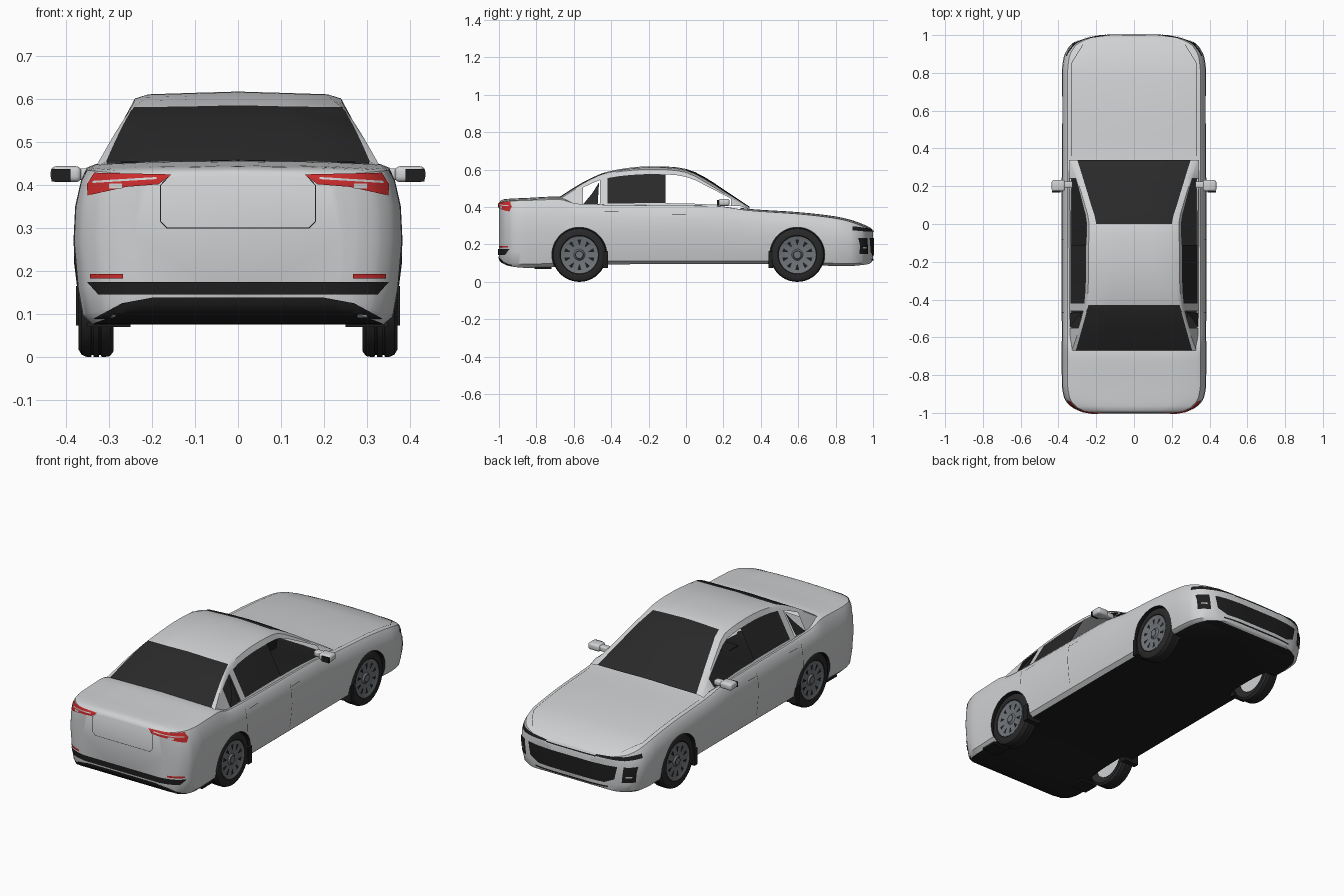
import bpy, bmesh, math
from mathutils import Vector, Matrix
from mathutils.bvhtree import BVHTree

if "Cube" in bpy.data.objects:
    bpy.data.objects.remove(bpy.data.objects["Cube"])


def material(name, r, g, b):
    m = bpy.data.materials.new(name)
    m.diffuse_color = (r, g, b, 1)
    m.use_nodes = True
    m.node_tree.nodes["Principled BSDF"].inputs["Base Color"].default_value = m.diffuse_color
    return m


SILVER = material("silver paint", .63, .64, .65)
BLACK = material("black trim", .013, .013, .013)
GLASS = material("dark glass", .022, .022, .023)
TYRE = material("tyre rubber", .022, .022, .023)
RIM = material("rim grey", .16, .175, .19)
RED = material("lamp red", .6, .025, .025)


def make(name, bm, *mats):
    me = bpy.data.meshes.new(name)
    bm.to_mesh(me)
    bm.free()
    for m in mats:
        me.materials.append(m)
    ob = bpy.data.objects.new(name, me)
    bpy.context.collection.objects.link(ob)
    return ob


def sample(table, y):
    """Smooth monotone interpolation of table rows keyed by their first value."""
    i = max(k for k in range(len(table) - 1) if table[k][0] <= y or k == 0)
    h = table[i + 1][0] - table[i][0]
    t = (y - table[i][0]) / h

    def slope(k, c):
        return (table[k + 1][c] - table[k][c]) / (table[k + 1][0] - table[k][0])

    def tangent(k, c):
        if k == 0 or k == len(table) - 1:
            return slope(min(k, len(table) - 2), c)
        a, b = slope(k - 1, c), slope(k, c)
        return 2 * a * b / (a + b) if a * b > 0 else 0
    return [(2*t**3 - 3*t**2 + 1) * table[i][c] + (3*t**2 - 2*t**3) * table[i + 1][c]
            + h * ((t**3 - 2*t**2 + t) * tangent(i, c) + (t**3 - t**2) * tangent(i + 1, c))
            for c in range(1, len(table[0]))]


def loft(bm, rings, closed):
    rows = [[bm.verts.new(p) for p in r] for r in rings]
    n = len(rows[0])
    for a, b in zip(rows, rows[1:]):
        for j in range(n if closed else n - 1):
            k = (j + 1) % n
            bm.faces.new((a[j], a[k], b[k], b[j]))
    return rows


def box(name, lo, hi, mat, bevel=0):
    bm = bmesh.new()
    bmesh.ops.create_cube(bm, size=1)
    for v in bm.verts:
        v.co = [(l + h) / 2 + c * (h - l) for l, h, c in zip(lo, hi, v.co)]
    if bevel:
        bmesh.ops.bevel(bm, geom=bm.edges[:], offset=bevel, segments=3, affect='EDGES', profile=.5)
    return make(name, bm, mat)


# Lower body: y, half width, underside, shoulder, deck height
BODY = [(-1, .24, .13, .395, .422), (-.99, .285, .11, .403, .435), (-.965, .335, .092, .407, .443),
        (-.92, .37, .08, .41, .446), (-.85, .382, .075, .41, .449), (-.68, .383, .082, .41, .457),
        (-.58, .383, .09, .405, .425), (-.4, .383, .094, .395, .42), (.15, .383, .095, .388, .415),
        (.34, .382, .095, .365, .39), (.6, .382, .095, .345, .373), (.8, .382, .085, .32, .35),
        (.88, .373, .085, .3, .332), (.94, .34, .09, .28, .311), (.975, .28, .095, .27, .295),
        (.992, .21, .105, .26, .285), (1, .13, .12, .25, .272)]


def body_ring(y):
    w, zb, belt, top = sample(BODY, y)
    h = belt - zb
    half = [(.89, zb), (.945, zb + .06 * h), (.975, zb + .25 * h), (1, zb + .58 * h),
            (.99, zb + .82 * h), (.955, belt), (.92, belt + .65 * (top - belt)),
            (.865, top - .008), (.5, top - .002)]
    right = [(w * x, y, z) for x, z in half]
    return [(0, y, zb)] + right + [(0, y, top)] + [(-x, b, z) for x, b, z in reversed(right)]


stations = [a[0] + (b[0] - a[0]) * k / 4 for a, b in zip(BODY, BODY[1:]) for k in range(4)] + [1]
bm = bmesh.new()
rows = loft(bm, [body_ring(y) for y in stations], True)
bm.faces.new(rows[0])
bm.faces.new(rows[-1])
bmesh.ops.recalc_face_normals(bm, faces=bm.faces[:])
for f in bm.faces:
    f.material_index = 1 if f.normal.z < -.93 else 0
surface = BVHTree.FromBMesh(bm)
body = make("body", bm, SILVER, BLACK)

# Wheel arches are cut from the body
AXLES, WHEEL_Z, WHEEL_R = (-.57, .595), .145, .145
cutters = []
for y in AXLES:
    for s in (-1, 1):
        bm = bmesh.new()
        bmesh.ops.create_cone(bm, cap_ends=True, segments=48, radius1=.147, radius2=.147, depth=.24,
                              matrix=Matrix.Translation((s * .4, y, WHEEL_Z)) @ Matrix.Rotation(math.pi / 2, 4, 'Y'))
        for f in bm.faces:
            f.material_index = 1
        cutters.append(make("arch_cutter", bm, SILVER, BLACK))
bpy.context.view_layer.objects.active = body
for c in cutters:
    c.hide_render = True
    mod = body.modifiers.new("cut", 'BOOLEAN')
    mod.operation, mod.solver, mod.object = 'DIFFERENCE', 'EXACT', c
    bpy.ops.object.modifier_apply(modifier=mod.name)
for c in cutters:
    bpy.data.objects.remove(c)

# The deck under the cabin is opened, leaving a hollow shell
bm = bmesh.new()
bm.from_mesh(body.data)
deck = []
for f in bm.faces:
    c = f.calc_center_median()
    if f.normal.z > .5 and abs(c.x) < .33 and c.z > .36 and -.62 < c.y < .31:
        deck.append(f)
bmesh.ops.delete(bm, geom=deck, context='FACES')
bm.to_mesh(body.data)
bm.free()

# Cabin: y, rail x, rail z, glass edge x, centre height
CABIN = [(-.67, .33, .445, .308, .458), (-.55, .287, .52, .274, .533), (-.43, .252, .575, .242, .586),
         (-.32, .242, .594, .215, .608), (-.2, .24, .602, .21, .618), (-.1, .24, .6, .205, .617),
         (0, .237, .585, .2, .604), (.1, .26, .535, .227, .56), (.2, .29, .475, .257, .495),
         (.34, .335, .393, .3, .402)]


def cabin_side(y):
    rx, rz = sample(CABIN, y)[:2]
    return Vector((.345, y, min(.405, rz - .004))), Vector((rx, y, rz))


def cabin_ring(y):
    rx, rz, gx, cz = sample(CABIN, y)
    b, r = cabin_side(y)
    right = [b, b.lerp(r, .08), b.lerp(r, .87), r, Vector((gx, y, rz + .6 * (cz - rz))),
             Vector((gx * .5, y, cz - .003))]
    return right + [Vector((0, y, cz))] + [Vector((-p.x, y, p.z)) for p in reversed(right)]


marks = [-.67, -.61, -.55, -.505, -.46, -.43, -.42, -.36, -.3, -.24, -.17, -.11, -.05, 0,
         .05, .1, .15, .2, .24, .29, .34]
bm = bmesh.new()
loft(bm, [cabin_ring(y) for y in marks], False)
bm.faces.ensure_lookup_table()
opened = []
for i, f in enumerate(bm.faces):
    j, y = i % 12, f.calc_center_median().y
    if 4 <= j <= 7:                                   # windscreen and rear window
        f.material_index = int(y > 0 or y < -.43)
    elif j in (1, 10):                                # side windows
        if -.42 < y < -.11:
            f.material_index = 1
        elif -.11 < y < .24 or -.55 < y < -.46:
            opened.append(f)
bmesh.ops.recalc_face_normals(bm, faces=bm.faces[:])
bmesh.ops.delete(bm, geom=opened, context='FACES')
make("cabin", bm, SILVER, GLASS)

# Triangular quarter windows
for s in (-1, 1):
    bm = bmesh.new()
    pts = []
    for y, t in ((-.55, .08), (-.472, .08), (-.465, .8), (-.5, .5)):
        b, r = cabin_side(y)
        p = b.lerp(r, t)
        pts.append(bm.verts.new((s * p.x, y, p.z)))
    bm.faces.new(pts)
    make("quarter_window", bm, GLASS)


def plate(name, poly, axis, sign, mat, lift=.004, mirror=True):
    """Thin plate draped on the body, drawn in the plane seen along the axis."""
    keep = [k for k in range(3) if k != axis]

    def place(p, depth):
        v = Vector((0, 0, 0))
        v[keep[0]], v[keep[1]], v[axis] = p[0], p[1], depth
        return v
    for s in ((1, -1) if mirror else (1,)):
        bm = bmesh.new()
        pts = [(p[0] * s, p[1]) if axis != 0 else p for p in poly]
        bm.faces.new([bm.verts.new(place(p, 0)) for p in pts])
        side = sign * (s if axis == 0 else 1)
        for k in keep:
            lo, hi = min(v.co[k] for v in bm.verts), max(v.co[k] for v in bm.verts)
            n = int((hi - lo) / .015)
            for i in range(1, n + 1):
                no = Vector([float(q == k) for q in range(3)])
                bmesh.ops.bisect_plane(bm, geom=bm.verts[:] + bm.edges[:] + bm.faces[:],
                                       plane_co=no * (lo + (hi - lo) * i / (n + 1)), plane_no=no)
        ray = place((0, 0), -side)
        lost = []
        for v in bm.verts:
            hit, normal, _, _ = surface.ray_cast(v.co - ray * 3, ray)
            if hit is None:
                lost.append(v)
            else:
                v.co = hit - ray * lift
        bmesh.ops.delete(bm, geom=lost, context='VERTS')
        make(name, bm, mat)


def line(name, a, b, axis, sign, t=.0011):
    d = (Vector(b) - Vector(a)).normalized() * t
    n = Vector((-d.y, d.x))
    plate(name, [Vector(a) - n, Vector(b) - n, Vector(b) + n, Vector(a) + n], axis, sign, BLACK, .002)


def rect(x0, x1, z0, z1):
    return [(x0, z0), (x1, z0), (x1, z1), (x0, z1)]


# Rear fascia
plate("tail_lamp", [(.155, .425), (.185, .402), (.26, .396), (.35, .376), (.352, .402), (.335, .429)], 1, -1, RED)
plate("tail_lamp_stripe", [(.19, .414), (.34, .405), (.34, .41), (.19, .419)], 1, -1, SILVER, .006)
plate("reverse_lamp", rect(.27, .3, .392, .404), 1, -1, SILVER, .006)
plate("rear_reflector", rect(.268, .345, .183, .193), 1, -1, RED)
plate("rear_bumper_strip", [(-.325, .145), (.325, .145), (.352, .175), (-.352, .175)], 1, -1, BLACK, mirror=False)
plate("rear_diffuser", [(-.325, .077), (.325, .077), (.335, .09), (.27, .125), (.2, .138),
                        (-.2, .138), (-.27, .125), (-.335, .09)], 1, -1, BLACK, mirror=False)
for a, b in (((0, .3), (.165, .3)), ((.165, .3), (.18, .315)), ((.18, .315), (.18, .4)), ((.18, .4), (.16, .422))):
    line("boot_panel_line", a, b, 1, -1)

# Front fascia
plate("headlamp", [(.15, .272), (.3, .268), (.362, .275), (.355, .297), (.3, .288), (.15, .28)], 1, 1, BLACK)
plate("nose_line", rect(-.15, .15, .268, .274), 1, 1, BLACK, mirror=False)
plate("grille", [(-.2, .14), (.2, .14), (.255, .165), (.27, .235), (-.27, .235), (-.255, .165)], 1, 1, BLACK, mirror=False)
plate("fog_lamp_block", [(.29, .15), (.345, .15), (.355, .235), (.3, .235)], 1, 1, BLACK)
plate("fog_lamp", rect(.31, .337, .178, .186), 1, 1, SILVER, .006)
plate("front_lower_strip", rect(-.22, .22, .115, .123), 1, 1, BLACK, mirror=False)

# Panel gaps on doors, bonnet and boot
line("front_door_gap", (-.08, .14), (-.08, .37), 0, 1)
line("rear_door_gap", (-.468, .265), (-.468, .385), 0, 1)
for y in (-.435, -.075):
    line("door_handle_line", (y, .374 if y < -.2 else .358), (y + .075, .376 if y < -.2 else .36), 0, 1)
line("bonnet_gap", (.332, .36), (.332, .85), 2, 1)
line("bonnet_gap_curve", (.332, .85), (.27, .95), 2, 1)

# Wheels
PROFILE = [(.1, .298), (.132, .29), (.143, .298), (.145, .31), (.145, .318), (.14, .319), (.14, .323),
           (.145, .324), (.145, .336), (.14, .337), (.14, .341), (.145, .342), (.145, .352),
           (.14, .364), (.128, .371), (.104, .37), (.098, .362), (.098, .3)]
for y in AXLES:
    for s in (-1, 1):
        def at(r, a, x):
            return (s * x, y + r * math.cos(a), WHEEL_Z + r * math.sin(a))

        def spin(name, profile, mat, n=40):
            bm = bmesh.new()
            loft(bm, [[at(r, 2 * math.pi * i / n, x) for r, x in profile] for i in range(n + 1)], False)
            bmesh.ops.remove_doubles(bm, verts=bm.verts[:], dist=1e-5)
            bmesh.ops.recalc_face_normals(bm, faces=bm.faces[:])
            make(name, bm, mat)
        spin("tyre", PROFILE + PROFILE[:1], TYRE)
        spin("rim", [(0, .366), (.022, .366), (.03, .358), (.085, .362), (.099, .367), (.099, .355)], RIM)
        spin("wheel_back", [(0, .304), (.099, .304)], SILVER)
        spin("hub_ring", [(.018, .3675), (.021, .3675)], BLACK)
        bm = bmesh.new()
        for k in range(10):
            a = 2 * math.pi * (k + .5) / 10
            bm.faces.new([bm.verts.new(at(r, a + da, .3645))
                          for r, da in ((.052, -.04), (.082, -.13), (.082, .13), (.052, .04))])
        make("rim_slots", bm, BLACK)

# Wing mirrors, mud flaps and underside shields
for s in (-1, 1):
    def pair(name, lo, hi, mat, bevel=0):
        xs = sorted((s * lo[0], s * hi[0]))
        box(name, (xs[0],) + lo[1:], (xs[1],) + hi[1:], mat, bevel)
    pair("mirror_housing", (.365, .173, .407), (.436, .233, .444), SILVER, .012)
    pair("mirror_arm", (.325, .19, .412), (.38, .225, .439), SILVER, .006)
    pair("mirror_glass", (.39, .167, .409), (.434, .176, .437), BLACK)
    pair("rear_mud_flap", (.29, -.447, .073), (.377, -.417, .165), BLACK)
    pair("front_mud_flap", (.29, .44, .073), (.377, .465, .165), BLACK)
    pair("rear_shield", (.25, -.81, .07), (.35, -.72, .08), BLACK)

bpy.ops.object.select_all(action='SELECT')
bpy.context.view_layer.objects.active = body
bpy.ops.object.shade_smooth_by_angle(angle=math.radians(35))
